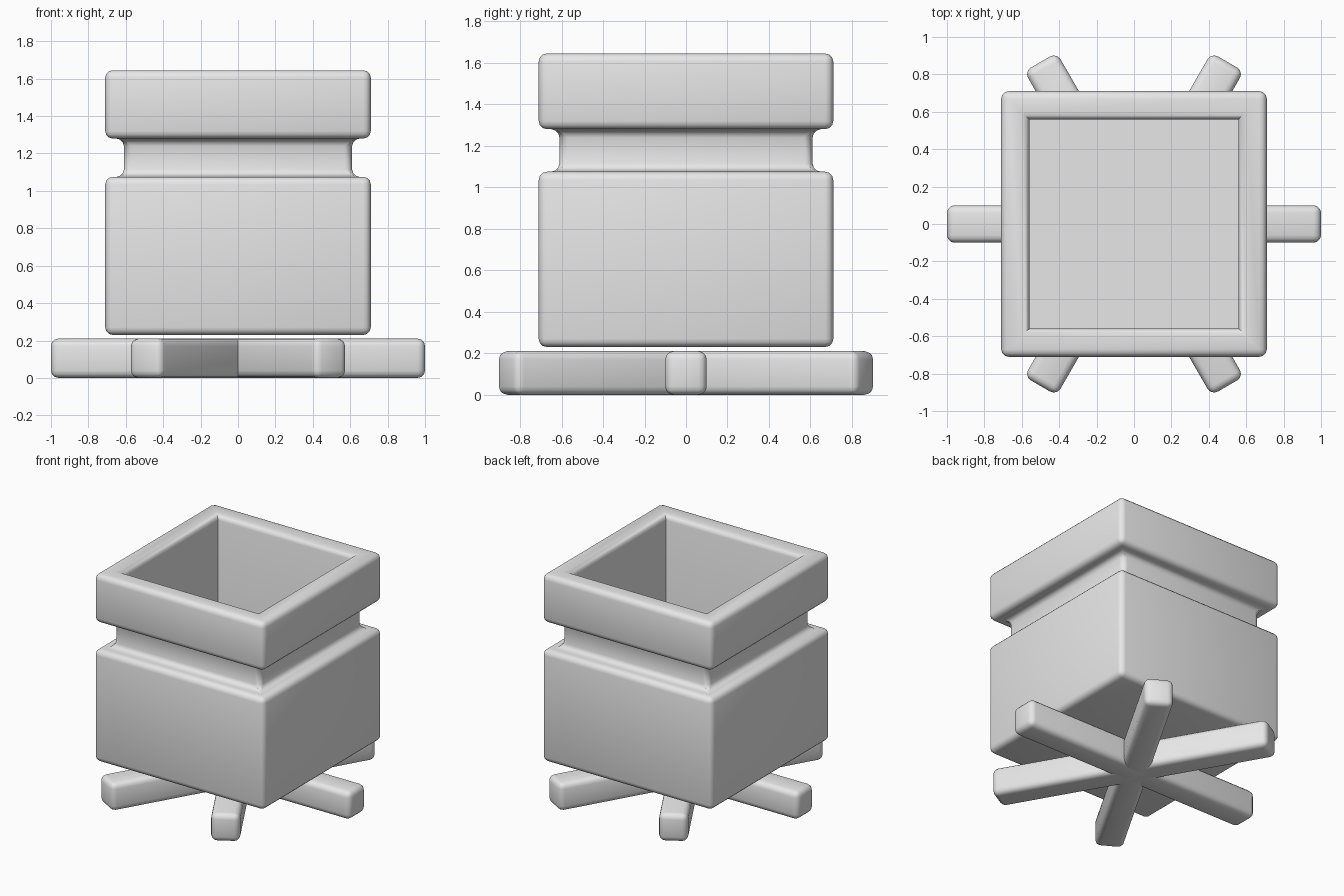
import bpy
import bmesh
from math import pi
from mathutils import Matrix

default = bpy.data.objects.get("Cube")
if default:
    bpy.data.objects.remove(default, do_unlink=True)

# Single grey finish
grey = bpy.data.materials.new("plain grey")
grey.use_nodes = True
colour = (0.8, 0.8, 0.8, 1)
grey.diffuse_color = colour
grey.node_tree.nodes["Principled BSDF"].inputs["Base Color"].default_value = colour

BEVEL = 0.04


def finish(bm, name, edges):
    """Round the given edges, then turn the mesh into a smooth-shaded object."""
    bmesh.ops.recalc_face_normals(bm, faces=bm.faces)
    bmesh.ops.bevel(bm, geom=edges, offset=BEVEL, offset_type='OFFSET',
                    segments=3, profile=0.5, affect='EDGES')
    mesh = bpy.data.meshes.new(name)
    bm.to_mesh(mesh)
    bm.free()
    mesh.materials.append(grey)
    obj = bpy.data.objects.new(name, mesh)
    bpy.context.collection.objects.link(obj)
    bpy.ops.object.select_all(action='DESELECT')
    obj.select_set(True)
    bpy.context.view_layer.objects.active = obj
    bpy.ops.object.shade_smooth_by_angle(angle=pi / 5)
    return obj


def square_ring(bm, half, z):
    corners = ((-1, -1), (1, -1), (1, 1), (-1, 1))
    return [bm.verts.new((half * x, half * y, z)) for x, y in corners]


# Planter box: square outline swept up the outside, over the rim and down inside
OUTER, NECK, INNER = 0.71, 0.61, 0.56
profile = [(OUTER, 0.23), (OUTER, 1.075), (NECK, 1.075), (NECK, 1.28),
           (OUTER, 1.28), (OUTER, 1.645), (INNER, 1.645), (INNER, 0.37)]
bm = bmesh.new()
rings = [square_ring(bm, half, z) for half, z in profile]
for low, high in zip(rings, rings[1:]):
    for i in range(4):
        j = (i + 1) % 4
        bm.faces.new((low[i], low[j], high[j], high[i]))
bm.faces.new(rings[0])
bm.faces.new(rings[-1])

# The inside corners and floor stay crisp, and so do the flat mitre lines
floor = set(rings[-1])
rounded = [e for e in bm.edges
           if not floor & set(e.verts)
           and (abs(e.verts[0].co.z - e.verts[1].co.z) > 0.01
                or abs(e.verts[0].co.x - e.verts[1].co.x) < 0.01
                or abs(e.verts[0].co.y - e.verts[1].co.y) < 0.01)]
finish(bm, "planter_box", rounded)

# Three crossed bars form the six-armed foot
for k, name in enumerate(("foot_bar_across", "foot_bar_left", "foot_bar_right")):
    bm = bmesh.new()
    size = Matrix.Diagonal((2, 0.2, 0.21, 1))
    bmesh.ops.create_cube(bm, size=1, matrix=Matrix.Translation((0, 0, 0.105)) @ size)
    bar = finish(bm, name, bm.edges[:])
    bar.rotation_euler.z = k * pi / 3
